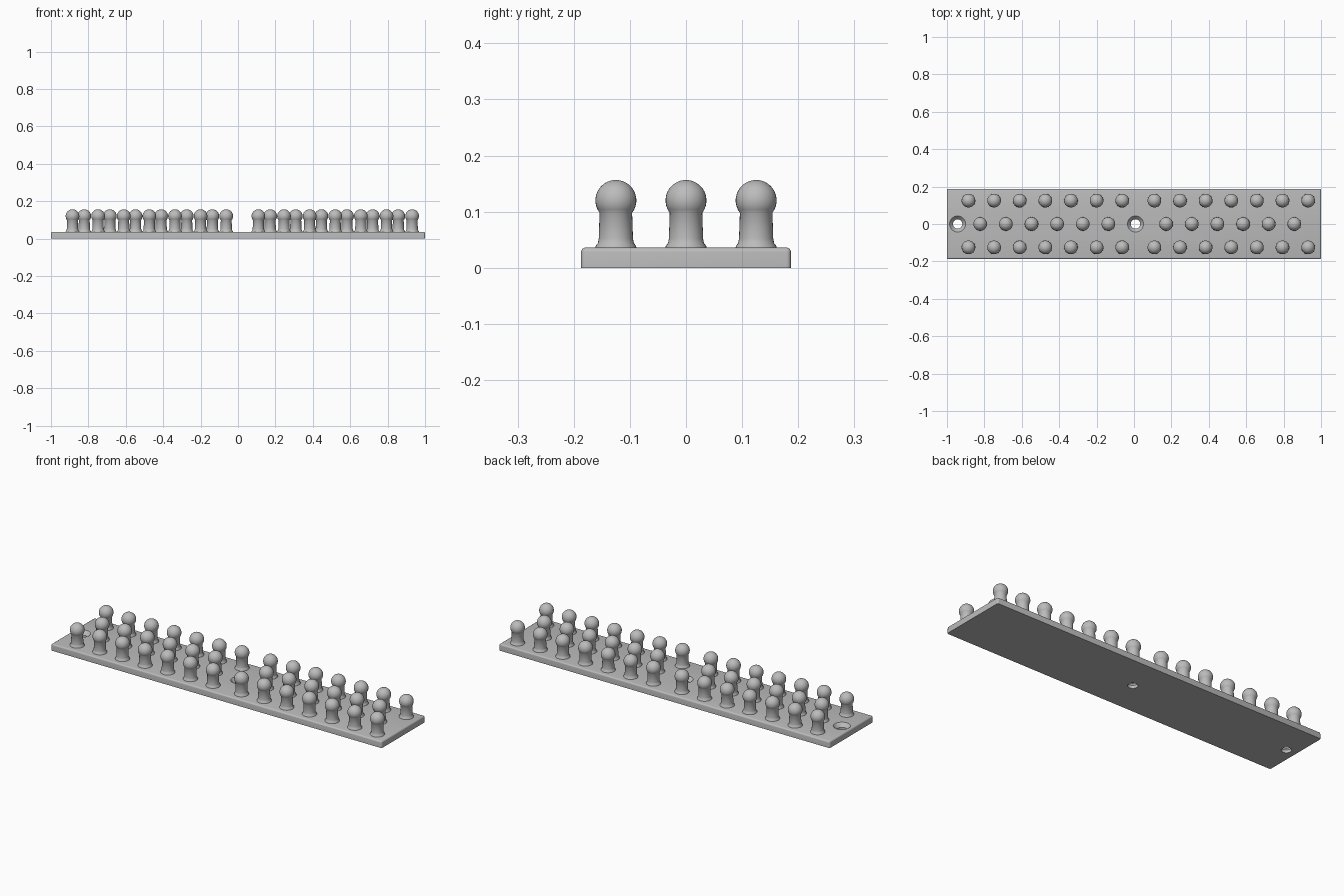
import bpy, bmesh, math

if "Cube" in bpy.data.objects:
    bpy.data.objects.remove(bpy.data.objects["Cube"], do_unlink=True)

PLATE_TOP = 0.036
PITCH = 0.137

grey = bpy.data.materials.new("light grey")
grey.use_nodes = True
colour = (0.5, 0.5, 0.5, 1)
grey.diffuse_color = colour
grey.node_tree.nodes["Principled BSDF"].inputs["Base Color"].default_value = colour


def add_object(name, mesh, location=(0, 0, 0)):
    obj = bpy.data.objects.new(name, mesh)
    obj.location = location
    bpy.context.collection.objects.link(obj)
    return obj


def select(obj):
    bpy.ops.object.select_all(action="DESELECT")
    obj.select_set(True)
    bpy.context.view_layer.objects.active = obj


def lathe(name, profile, steps=32):
    """Spin a list of (radius, height) points around z into a closed mesh."""
    bm = bmesh.new()
    verts = [bm.verts.new((r, 0, z)) for r, z in profile]
    edges = [bm.edges.new(pair) for pair in zip(verts, verts[1:])]
    bmesh.ops.spin(bm, geom=verts + edges, cent=(0, 0, 0), axis=(0, 0, 1),
                   angle=math.tau, steps=steps, use_duplicate=False)
    bmesh.ops.remove_doubles(bm, verts=bm.verts, dist=1e-5)
    bmesh.ops.recalc_face_normals(bm, faces=bm.faces)
    mesh = bpy.data.meshes.new(name)
    bm.to_mesh(mesh)
    bm.free()
    mesh.materials.append(grey)
    return mesh


# Base plate: every edge rounded except those on the flat underside
bm = bmesh.new()
bmesh.ops.create_cube(bm, size=1)
for v in bm.verts:
    v.co = (v.co.x * 2, v.co.y * 0.374, (v.co.z + 0.5) * PLATE_TOP)
rounded = [e for e in bm.edges if max(v.co.z for v in e.verts) > 0.01]
bmesh.ops.bevel(bm, geom=rounded, offset=0.008, segments=4, profile=0.5, affect="EDGES")
plate_mesh = bpy.data.meshes.new("base_plate")
bm.to_mesh(plate_mesh)
bm.free()
plate_mesh.materials.append(grey)
plate = add_object("base_plate", plate_mesh)

# Countersunk screw holes
hole = lathe("hole_cutter", [(0, -0.02), (0.025, -0.02), (0.025, 0.016),
                             (0.043, PLATE_TOP), (0.043, 0.06), (0, 0.06)])
for x in (-0.943, 0.008):
    cutter = add_object("hole_cutter", hole, (x, 0, 0))
    cutter.hide_render = True
    mod = plate.modifiers.new("screw_hole", "BOOLEAN")
    mod.object = cutter
    mod.solver = "EXACT"
    select(plate)
    bpy.ops.object.modifier_apply(modifier=mod.name)
    bpy.data.objects.remove(cutter, do_unlink=True)
select(plate)
bpy.ops.object.shade_smooth_by_angle(angle=math.radians(30))

# Ball-headed peg: flared foot, straight stem, round head
RADIUS, CENTRE = 0.0365, 0.12
foot = [(0.037, 0.034), (0.036, 0.039), (0.032, 0.044), (0.0305, 0.052), (0.029, 0.098)]
start = math.asin((foot[-1][1] - CENTRE) / RADIUS)
head = []
for i in range(1, 13):
    a = start + (math.pi / 2 - start) * i / 12
    head.append((max(0, RADIUS * math.cos(a)), CENTRE + RADIUS * math.sin(a)))
peg = lathe("peg", foot + head)

# Three rows of pegs in two groups, the middle row staggered by half a pitch
rows = [("front", -0.125, 7, (-0.885, 0.109)),
        ("middle", 0, 6, (-0.822, 0.172)),
        ("back", 0.125, 7, (-0.885, 0.109))]
for row, y, count, starts in rows:
    for side, x in zip(("right", "left"), starts):
        for i in range(count):
            obj = add_object(f"{row}_{side}_peg_{i + 1}", peg, (x + i * PITCH, y, 0))
select(obj)
bpy.ops.object.shade_smooth_by_angle(angle=math.radians(40))
